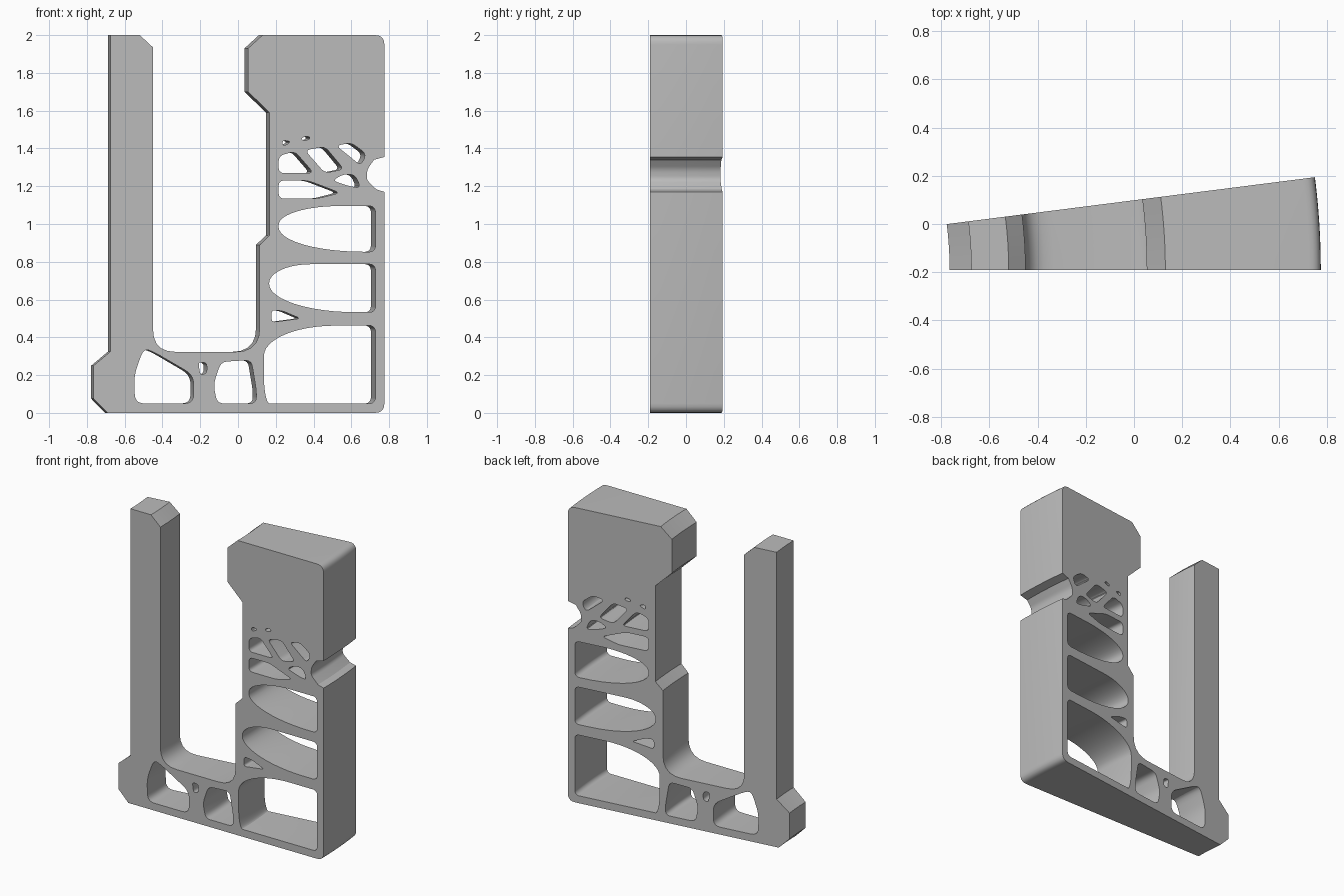
import bpy, bmesh, math
from mathutils import Vector, Matrix

if "Cube" in bpy.data.objects:
    bpy.data.objects.remove(bpy.data.objects["Cube"], do_unlink=True)

# The body is one profile swept through a small sector about a vertical axis
AXIS = Vector((-2.265, -0.19, 0))
SWEEP = math.radians(7.26)
STEPS = 8
FRONT_Y = AXIS.y


def rounded(points, radius=0.0, segments=5):
    """Closed polygon with softened corners; a third value overrides the radius."""
    result = []
    for i, point in enumerate(points):
        corner = Vector(point[:2])
        before = Vector(points[i - 1][:2]) - corner
        after = Vector(points[(i + 1) % len(points)][:2]) - corner
        size = point[2] if len(point) > 2 else radius
        if size <= 0:
            result.append(corner)
            continue
        start = corner + before.normalized() * min(size, before.length * 0.48)
        end = corner + after.normalized() * min(size, after.length * 0.48)
        for step in range(segments + 1):
            t = step / segments
            result.append(start * (1 - t) ** 2 + corner * 2 * t * (1 - t) + end * t * t)
    return result


def arched(left, right, bottom, top, upper, lower, corner=0.03, segments=12):
    """Window with elliptical corners on the inner side and small round corners outside."""
    result = []
    corners = (
        (right, top, -1, -1, (corner, corner), 0),
        (left, top, 1, -1, upper, 1),
        (left, bottom, 1, 1, lower, 2),
        (right, bottom, -1, 1, (corner, corner), 3),
    )
    for x, z, side, rise, (wide, high), quarter in corners:
        centre = Vector((x + side * wide, z + rise * high))
        for step in range(segments + 1):
            angle = (quarter + step / segments) * math.pi / 2
            result.append(centre + Vector((wide * math.cos(angle), high * math.sin(angle))))
    return result


def sweep_profile(name, loops, material):
    bm = bmesh.new()
    front_edges, back_edges = [], []
    for loop in loops:
        rings = []
        for step in range(STEPS + 1):
            turn = Matrix.Rotation(SWEEP * step / STEPS, 3, "Z")
            rings.append([
                bm.verts.new(AXIS + turn @ Vector((p.x - AXIS.x, 0, p.y))) for p in loop
            ])
        count = len(loop)
        # Side walls
        for near, far in zip(rings, rings[1:]):
            for i in range(count):
                j = (i + 1) % count
                bm.faces.new((near[i], near[j], far[j], far[i]))
        for i in range(count):
            j = (i + 1) % count
            front_edges.append(bm.edges.get((rings[0][i], rings[0][j])))
            back_edges.append(bm.edges.get((rings[-1][i], rings[-1][j])))
    # Flat front and back faces, leaving the windows open
    back_normal = Matrix.Rotation(SWEEP, 3, "Z") @ Vector((0, 1, 0))
    for edges, normal in ((front_edges, Vector((0, -1, 0))), (back_edges, back_normal)):
        bmesh.ops.triangle_fill(bm, edges=edges, use_beauty=True, normal=normal)
    bmesh.ops.recalc_face_normals(bm, faces=bm.faces[:])
    mesh = bpy.data.meshes.new(name)
    bm.to_mesh(mesh)
    bm.free()
    mesh.materials.append(material)
    obj = bpy.data.objects.new(name, mesh)
    bpy.context.collection.objects.link(obj)
    bpy.ops.object.select_all(action="DESELECT")
    obj.select_set(True)
    bpy.context.view_layer.objects.active = obj
    bpy.ops.object.shade_smooth_by_angle(angle=math.radians(25))
    return obj


grey = bpy.data.materials.new("plain_grey")
grey.use_nodes = True
colour = (0.5, 0.5, 0.5, 1)
grey.diffuse_color = colour
grey.node_tree.nodes["Principled BSDF"].inputs["Base Color"].default_value = colour

# Outer silhouette: foot, thin post, channel, stepped tall wall, head and side notch
outline = rounded([
    (-0.69, 0), (-0.765, 0.075), (-0.765, 0.25), (-0.675, 0.325),
    (-0.675, 2), (-0.52, 2), (-0.45, 1.935),
    (-0.45, 0.323, 0.12), (0.115, 0.323, 0.13),
    (0.115, 0.89), (0.167, 0.94), (0.167, 1.59), (0.053, 1.7),
    (0.053, 1.93), (0.13, 2), (0.775, 2, 0.05),
    (0.775, 1.355), (0.72, 1.34), (0.685, 1.29, 0.02), (0.68, 1.235, 0.02),
    (0.733, 1.183), (0.775, 1.17), (0.775, 0, 0.05),
])

# Large windows of the tall wall
lower_window = arched(0.137, 0.727, 0.05, 0.462, (0.38, 0.16), (0.03, 0.15))
middle_window = arched(0.165, 0.727, 0.533, 0.787, (0.22, 0.1), (0.46, 0.15))
upper_window = arched(0.215, 0.727, 0.853, 1.095, (0.32, 0.1), (0.45, 0.13))

# Openings in the base
base_left = rounded([(-0.545, 0.05), (-0.55, 0.2), (-0.5, 0.34),
                     (-0.45, 0.325), (-0.235, 0.2), (-0.235, 0.05)], 0.05)
base_slot = rounded([(-0.21, 0.27), (-0.165, 0.265), (-0.165, 0.21), (-0.2, 0.2)], 0.02)
base_middle = rounded([(-0.11, 0.05), (-0.13, 0.15), (-0.09, 0.27),
                       (0.07, 0.28), (0.097, 0.12), (0.097, 0.05)], 0.035)
wall_slot = rounded([(0.178, 0.545), (0.235, 0.54), (0.33, 0.5), (0.178, 0.48)], 0.02)

# Cluster of small web openings below the head
web = [
    [(0.215, 1.23), (0.37, 1.23), (0.54, 1.165), (0.42, 1.135), (0.215, 1.135)],
    [(0.215, 1.36), (0.3, 1.385), (0.4, 1.27), (0.215, 1.27)],
    [(0.355, 1.39), (0.46, 1.41), (0.56, 1.29), (0.46, 1.27)],
    [(0.52, 1.415), (0.6, 1.43), (0.68, 1.37), (0.65, 1.31)],
    [(0.5, 1.23), (0.56, 1.265), (0.62, 1.26), (0.65, 1.19), (0.59, 1.2)],
    [(0.235, 1.445), (0.285, 1.435), (0.235, 1.41)],
    [(0.335, 1.455), (0.37, 1.468), (0.385, 1.45), (0.345, 1.44)],
]
web_openings = [rounded(points, 0.03) for points in web]

sweep_profile(
    "wedge_bracket",
    [outline, lower_window, middle_window, upper_window,
     base_left, base_slot, base_middle, wall_slot] + web_openings,
    grey,
)
